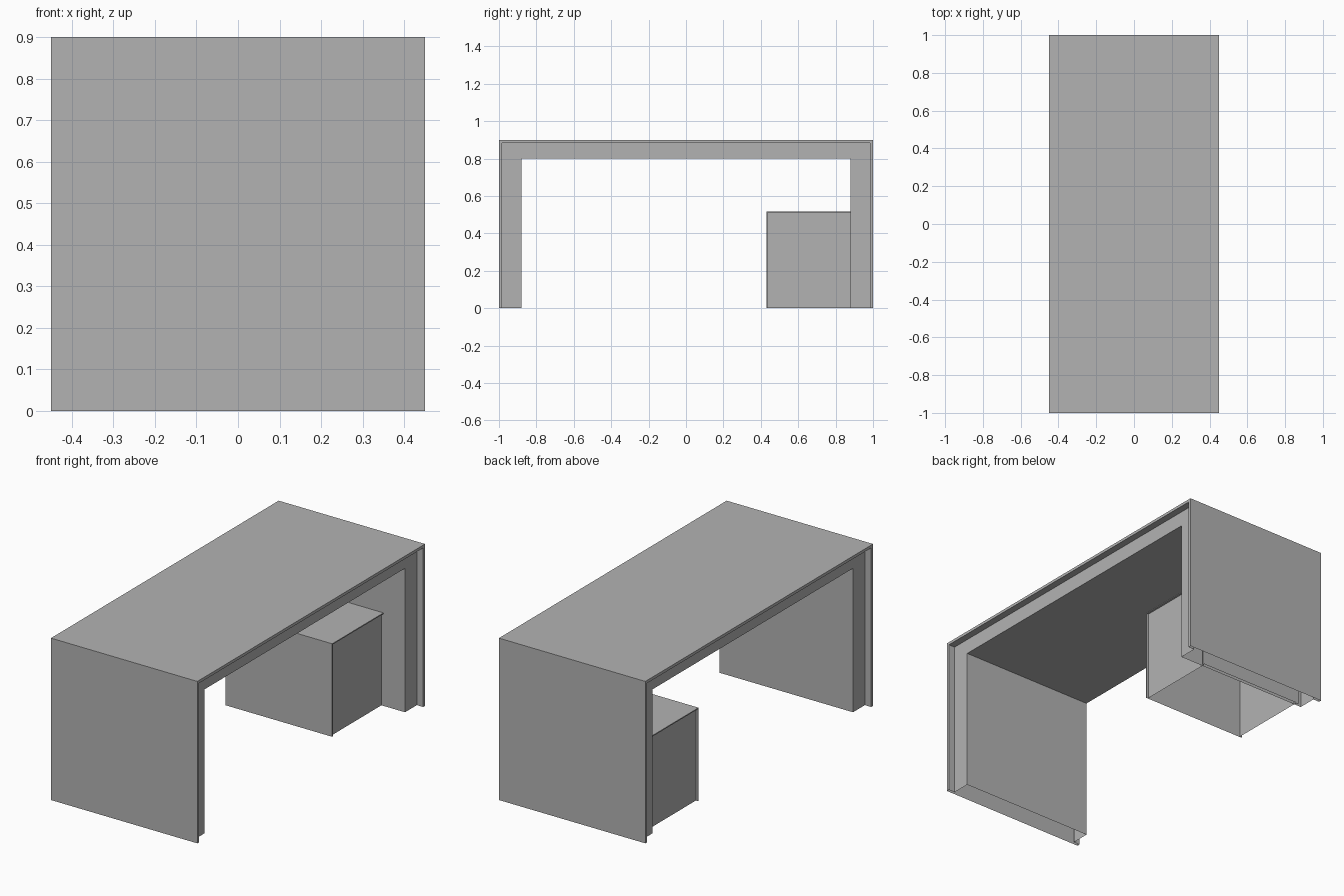
import bpy
import bmesh

cube = bpy.data.objects.get("Cube")
if cube:
    bpy.data.objects.remove(cube, do_unlink=True)

# One flat grey for every part
grey = bpy.data.materials.new("plain grey")
grey.use_nodes = True
colour = (0.45, 0.45, 0.45, 1)
grey.diffuse_color = colour
grey.node_tree.nodes["Principled BSDF"].inputs["Base Color"].default_value = colour


def arch(name, y0, y1, height, centre, section, hollow):
    """Sweep a mirrored (half width, end inset, top inset) section over an arch.

    A hollow arch gets an inner surface; otherwise its two sides are closed.
    The bottom stays open.
    """
    bm = bmesh.new()

    def row(side, half, inset, drop):
        top = height - drop
        path = [(y0 + inset, 0), (y0 + inset, top), (y1 - inset, top), (y1 - inset, 0)]
        return [bm.verts.new((centre + side * half, y, z)) for y, z in path]

    left = [row(-1, *s) for s in reversed(section)]
    right = [row(1, *s) for s in section]
    rows = left + right
    pairs = list(zip(rows, rows[1:]))
    if hollow:
        pairs.append((rows[-1], rows[0]))
    else:
        bm.faces.new(rows[0])
        bm.faces.new(rows[-1])
    for a, b in pairs:
        for i in range(len(a) - 1):
            bm.faces.new((a[i], a[i + 1], b[i + 1], b[i]))
    bmesh.ops.recalc_face_normals(bm, faces=bm.faces)

    mesh = bpy.data.meshes.new(name)
    bm.to_mesh(mesh)
    bm.free()
    mesh.materials.append(grey)
    obj = bpy.data.objects.new(name, mesh)
    bpy.context.collection.objects.link(obj)
    return obj


# Desk: thin outer skin overhanging a thicker recessed frame
skin = 0.016
arch("desk_frame", -1, 1, 0.9, 0,
     [(0.45, 0, 0), (0.45, skin, skin), (0.411, skin, skin), (0.411, 0.12, 0.1)],
     hollow=True)

# Cabinet: thin front and top panels overhanging the body, set into the rear leg
panel = 0.006
arch("cabinet", 0.43, 0.9, 0.517, -0.05,
     [(0.328, 0, 0), (0.328, panel, panel), (0.316, panel, panel)],
     hollow=False)
